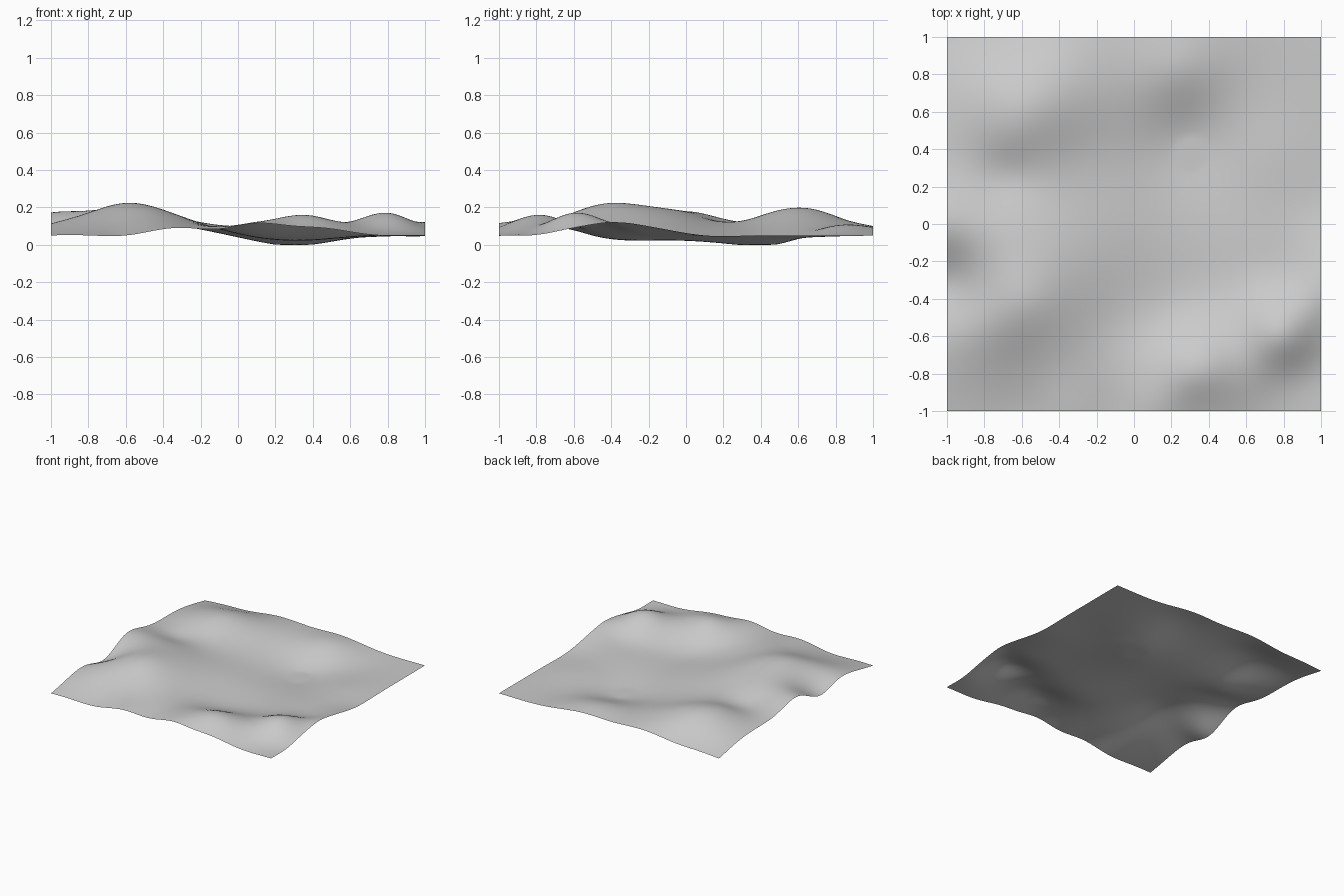
import bpy, bmesh, math

if "Cube" in bpy.data.objects:
    bpy.data.objects.remove(bpy.data.objects["Cube"])

# Rim profiles: (position along the edge, height)
front = [(-.8, .05), (-.6, .05), (-.33, .09), (-.1, .085), (.1, .115), (.3, .10), (.5, .085), (.7, .055)]
back = [(-.6, .07), (-.3, .10), (0, .09), (.3, .09), (.6, .055)]
left = [(-.55, .11), (-.32, .065), (-.02, .17), (.3, .12), (.6, .11)]
right = [(-.75, .06), (-.55, .10), (-.35, .12), (-.15, .09), (.1, .05), (.6, .05)]

# Landforms: (x, y, height)
hills = [(-.57, -.42, .222), (-.6, -.15, .20), (-.7, .05, .165), (-.35, -.35, .17),
         (-.85, -.5, .155), (-.65, -.72, .125), (-.55, .65, .195), (-.65, .45, .17),
         (-.3, .75, .14), (-.8, .75, .14)]
ridge = [(.15, -.85, .13), (.35, -.78, .16), (.57, -.66, .12), (.8, -.6, .17),
         (.8, -.8, .09), (.85, -.3, .085), (.25, .83, .105), (.03, .85, .10)]
hollows = [(-.7, .24, .115), (-.4, .15, .12), (-.3, .4, .11), (-.1, -.5, .085),
           (-.1, 0, .08), (-.1, .5, .075), (.25, -.15, .025), (.28, .47, 0),
           (.2, -.5, .05), (.5, -.4, .05), (.6, -.1, .04), (.7, .35, .045), (.6, .75, .045)]

points = [(x, y, .05) for x in (-1, 1) for y in (-1, 1)]
points += [(t, -1, z) for t, z in front] + [(t, 1, z) for t, z in back]
points += [(-1, t, z) for t, z in left] + [(1, t, z) for t, z in right]
points += hills + ridge + hollows


def kernel(ax, ay, bx, by):
    return math.sqrt((ax - bx) ** 2 + (ay - by) ** 2 + .03)


def solve(rows):
    """Gauss-Jordan elimination of an augmented matrix."""
    n = len(rows)
    for i in range(n):
        p = max(range(i, n), key=lambda r: abs(rows[r][i]))
        rows[i], rows[p] = rows[p], rows[i]
        d = rows[i][i]
        rows[i] = [v / d for v in rows[i]]
        for r in range(n):
            if r != i and rows[r][i]:
                f = rows[r][i]
                rows[r] = [a - f * b for a, b in zip(rows[r], rows[i])]
    return [row[-1] for row in rows]


# Weights of a smooth surface through all landforms
weights = solve([[kernel(px, py, qx, qy) for qx, qy, _ in points] + [pz - .07]
                 for px, py, pz in points])


def height(x, y):
    z = .07 + sum(w * kernel(x, y, px, py) for w, (px, py, _) in zip(weights, points))
    return max(0, z)


# Terrain sheet
bm = bmesh.new()
bmesh.ops.create_grid(bm, x_segments=80, y_segments=80, size=1)
for v in bm.verts:
    v.co.z = height(v.co.x, v.co.y)
for f in bm.faces:
    f.smooth = True
mesh = bpy.data.meshes.new("terrain")
bm.to_mesh(mesh)
bm.free()
terrain = bpy.data.objects.new("terrain", mesh)
bpy.context.collection.objects.link(terrain)

grey = bpy.data.materials.new("light grey")
grey.diffuse_color = (.6, .6, .6, 1)
grey.use_nodes = True
grey.node_tree.nodes["Principled BSDF"].inputs["Base Color"].default_value = grey.diffuse_color
mesh.materials.append(grey)
